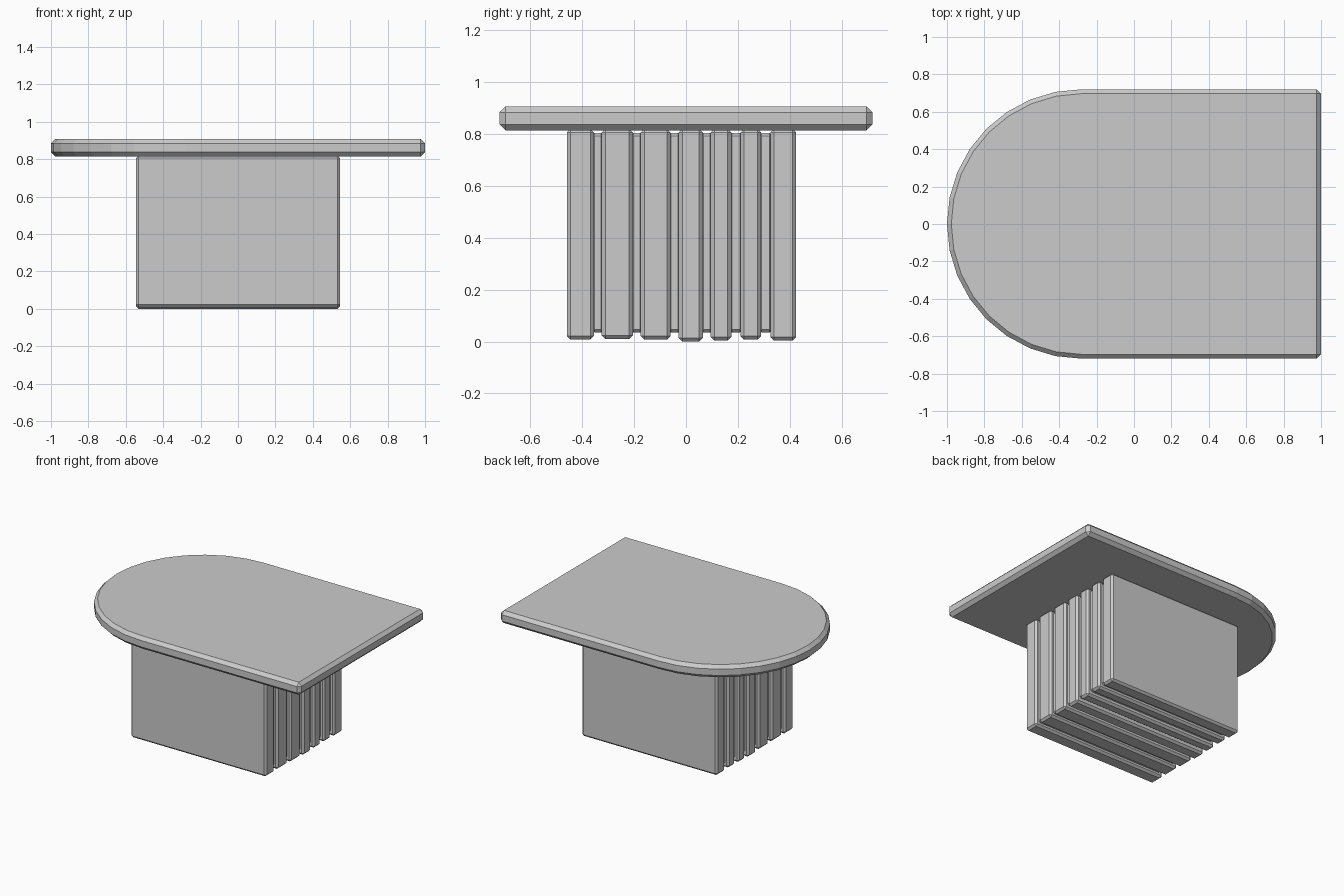
import bpy, bmesh, math

if "Cube" in bpy.data.objects:
    bpy.data.objects.remove(bpy.data.objects["Cube"])


def finish(bm, name, bevel):
    """Turn a bmesh into a named object with chamfered hard edges."""
    bmesh.ops.recalc_face_normals(bm, faces=bm.faces)
    hard = [e for e in bm.edges if e.calc_face_angle(0) > math.radians(30)]
    bmesh.ops.bevel(bm, geom=hard, offset=bevel, segments=1, affect='EDGES')
    mesh = bpy.data.meshes.new(name)
    bm.to_mesh(mesh)
    bm.free()
    obj = bpy.data.objects.new(name, mesh)
    bpy.context.collection.objects.link(obj)
    return obj


def prism(name, outline, z0, z1, bevel):
    """Extrude a flat outline upward."""
    bm = bmesh.new()
    face = bm.faces.new([bm.verts.new((x, y, z0)) for x, y in outline])
    top = bmesh.ops.extrude_face_region(bm, geom=[face])["geom"]
    verts = [v for v in top if isinstance(v, bmesh.types.BMVert)]
    bmesh.ops.translate(bm, vec=(0, 0, z1 - z0), verts=verts)
    return finish(bm, name, bevel)


def board(name, half_x, y0, y1, z0, z1, bevel):
    outline = [(-half_x, y0), (half_x, y0), (half_x, y1), (-half_x, y1)]
    return prism(name, outline, z0, z1, bevel)


# Tabletop: square right end, half-round left end with 16 facets
R = 0.72
arc = [(-0.28 + R * math.cos(a), R * math.sin(a))
       for a in (math.pi / 2 + i * math.pi / 16 for i in range(17))]
prism("tabletop", [(1, -R), (1, R)] + arc, 0.815, 0.907, 0.023)

# Base: thick boards of uneven width, standing side by side
slats = [(-0.46, -0.355, 0.008), (-0.325, -0.205, 0.01), (-0.175, -0.06, 0.007),
         (-0.028, 0.065, 0.004), (0.095, 0.175, 0.004), (0.21, 0.29, 0.007),
         (0.325, 0.425, 0.004)]
slats[3] = (*slats[3][:2], 0.0)
for i, (y0, y1, z0) in enumerate(slats):
    board(f"base_slat_{i + 1}", 0.545, y0, y1, z0, 0.82, 0.014)

# Recessed filler strips in the grooves between the boards
for i in range(len(slats) - 1):
    board(f"groove_filler_{i + 1}", 0.52, slats[i][1] - 0.01,
          slats[i + 1][0] + 0.01, 0.035, 0.805, 0.012)
